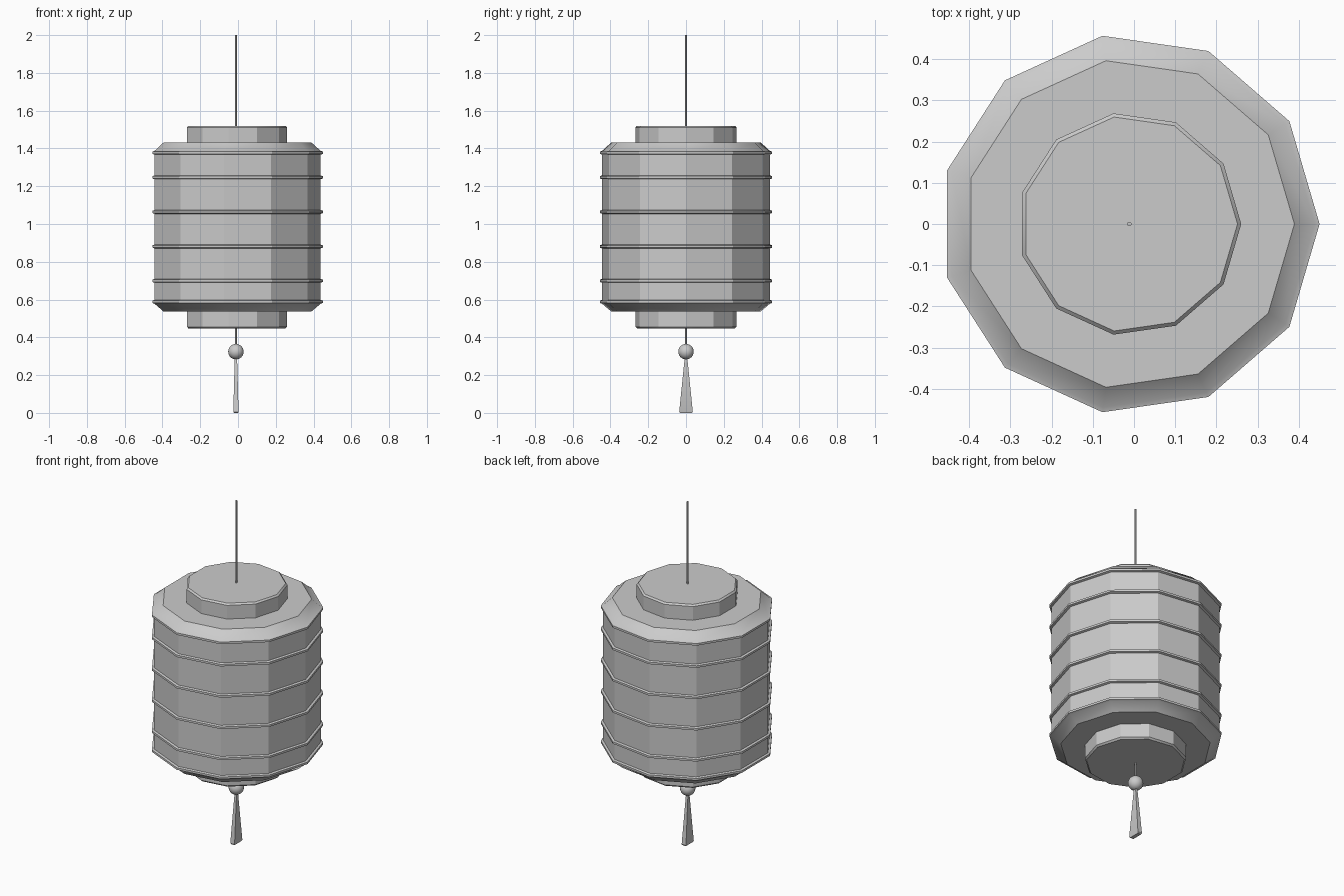
import bpy, bmesh, math

if "Cube" in bpy.data.objects:
    bpy.data.objects.remove(bpy.data.objects["Cube"])

CX = -0.011   # the 11-sided body is centred by its bounds, so its axis is slightly off
SIDES = 11


def finish(name, bm):
    bmesh.ops.recalc_face_normals(bm, faces=bm.faces)
    mesh = bpy.data.meshes.new(name)
    bm.to_mesh(mesh)
    bm.free()
    ob = bpy.data.objects.new(name, mesh)
    bpy.context.collection.objects.link(ob)
    ob.location.x = CX
    bpy.ops.object.select_all(action='DESELECT')
    ob.select_set(True)
    bpy.context.view_layer.objects.active = ob
    bpy.ops.object.shade_smooth_by_angle(angle=math.radians(30))
    return ob


def lathe(name, profile, sides=SIDES):
    """Closed solid from (radius, z) pairs, capped at both ends."""
    bm = bmesh.new()
    loops = [[bm.verts.new((r * math.cos(math.tau * i / sides),
                            r * math.sin(math.tau * i / sides), z))
              for i in range(sides)] for r, z in profile]
    for a, b in zip(loops, loops[1:]):
        for i in range(sides):
            j = (i + 1) % sides
            bm.faces.new((a[i], a[j], b[j], b[i]))
    bm.faces.new(loops[0][::-1])
    bm.faces.new(loops[-1])
    return finish(name, bm)


# Paper shade: chamfered ends with raised ribs around the wall
R, RIB = 0.449, 0.461
profile = [(0.40, 0.537)]
for z in (0.588, 0.699, 0.881, 1.064, 1.247, 1.377):
    profile += [(R, z - 0.010), (RIB, z - 0.006), (RIB, z + 0.006), (R, z + 0.010)]
profile.append((0.40, 1.431))
lathe("lantern_shade", profile)

# End caps with a fine bevel on the outer edge
lathe("top_cap", [(0.271, 1.42), (0.271, 1.511), (0.262, 1.52)])
lathe("bottom_cap", [(0.262, 0.447), (0.271, 0.456), (0.271, 0.55)])

# Hanging cord, running through to the bead
lathe("cord", [(0.0055, 0.30), (0.0055, 2.0)], 8)

# Bead
bm = bmesh.new()
bmesh.ops.create_uvsphere(bm, u_segments=20, v_segments=12, radius=0.041)
bead = finish("bead", bm)
bead.location.z = 0.324

# Tassel: flat tapered block flaring towards the bottom
bm = bmesh.new()
loops = []
for hx, hy, z in ((0.011, 0.032, 0.0), (0.014, 0.036, 0.006), (0.006, 0.006, 0.30)):
    loops.append([bm.verts.new((sx * hx, sy * hy, z))
                  for sx, sy in ((-1, -1), (1, -1), (1, 1), (-1, 1))])
for a, b in zip(loops, loops[1:]):
    for i in range(4):
        j = (i + 1) % 4
        bm.faces.new((a[i], a[j], b[j], b[i]))
bm.faces.new(loops[0][::-1])
bm.faces.new(loops[-1])
finish("tassel", bm)
